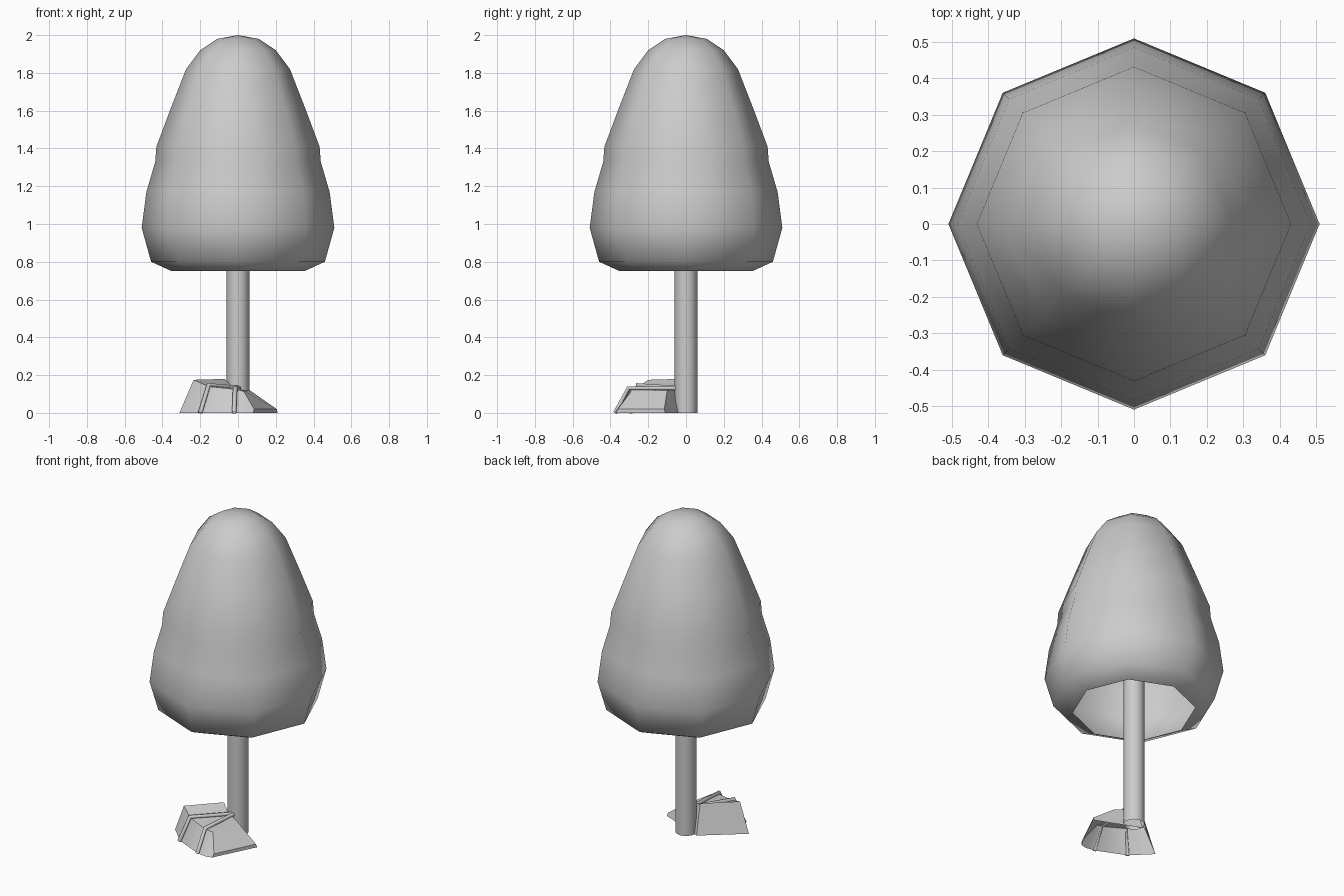
import bpy, bmesh, math
from mathutils import Vector

if "Cube" in bpy.data.objects:
    bpy.data.objects.remove(bpy.data.objects["Cube"])


def make_object(name, bm, angle):
    bmesh.ops.recalc_face_normals(bm, faces=bm.faces)
    mesh = bpy.data.meshes.new(name)
    bm.to_mesh(mesh)
    bm.free()
    obj = bpy.data.objects.new(name, mesh)
    bpy.context.collection.objects.link(obj)
    bpy.ops.object.select_all(action='DESELECT')
    obj.select_set(True)
    bpy.context.view_layer.objects.active = obj
    bpy.ops.object.shade_smooth_by_angle(angle=math.radians(angle))
    return obj


def loft(bm, sections, closed):
    """Bridge equal-length rows of points with quads."""
    rows = [[bm.verts.new(p) for p in s] for s in sections]
    n = len(rows[0])
    for a, b in zip(rows, rows[1:]):
        for i in range(n if closed else n - 1):
            j = (i + 1) % n
            bm.faces.new((a[i], a[j], b[j], b[i]))
    return rows


def ring(r, z, sides):
    return [(r * math.cos(math.tau * i / sides), r * math.sin(math.tau * i / sides), z)
            for i in range(sides)]


# Crown: eight-sided hollow shell, open underneath
profile = [(.35, .75), (.46, .80), (.51, .98), (.485, 1.17), (.438, 1.33),
           (.432, 1.41), (.355, 1.615), (.275, 1.82), (.20, 1.92), (.11, 1.98)]
bm = bmesh.new()
rows = loft(bm, [ring(r, z, 8) for r, z in profile], True)
tip = bm.verts.new((0, 0, 2))
for i in range(8):
    bm.faces.new((rows[-1][i], rows[-1][(i + 1) % 8], tip))
make_object("crown", bm, 60)

# Trunk: tube running up inside the crown
bm = bmesh.new()
loft(bm, [ring(.06, 0, 16), ring(.06, 1.1, 16)], True)
make_object("trunk", bm, 40)

# Bundle at the foot: hollow wedge, sections run from the tall end to the low end
sections = [
    [(-.31, -.18, 0), (-.235, -.20, .175), (-.07, -.04, .18), (-.08, .01, 0)],
    [(-.20, -.29, 0), (-.155, -.25, .14), (-.02, -.06, .13), (-.01, -.02, 0)],
    [(-.02, -.37, 0), (-.015, -.30, .125), (.01, -.07, .125), (.04, -.04, 0)],
    [(.04, -.38, 0), (.03, -.29, .115), (.065, -.10, .118), (.11, -.07, 0)],
    [(.08, -.37, 0), (.085, -.36, .02), (.205, -.115, .02), (.21, -.11, 0)],
]
bm = bmesh.new()
rows = loft(bm, sections, False)
bm.faces.new(rows[0])
bm.faces.new(rows[-1])
make_object("bundle", bm, 30)


# Cords: two tubes spreading from the trunk over the bundle
def cord(name, points):
    curve = bpy.data.curves.new(name, 'CURVE')
    curve.dimensions = '3D'
    curve.bevel_depth = .012
    curve.bevel_resolution = 1
    spline = curve.splines.new('POLY')
    spline.points.add(len(points) - 1)
    for p, co in zip(spline.points, points):
        p.co = (*co, 1)
    obj = bpy.data.objects.new(name, curve)
    bpy.context.collection.objects.link(obj)


cord("cord_rear", [(-.20, -.295, 0), (-.155, -.255, .148), (0, -.055, .133)])
cord("cord_front", [(-.02, -.375, 0), (-.015, -.305, .132), (.005, -.055, .13)])
